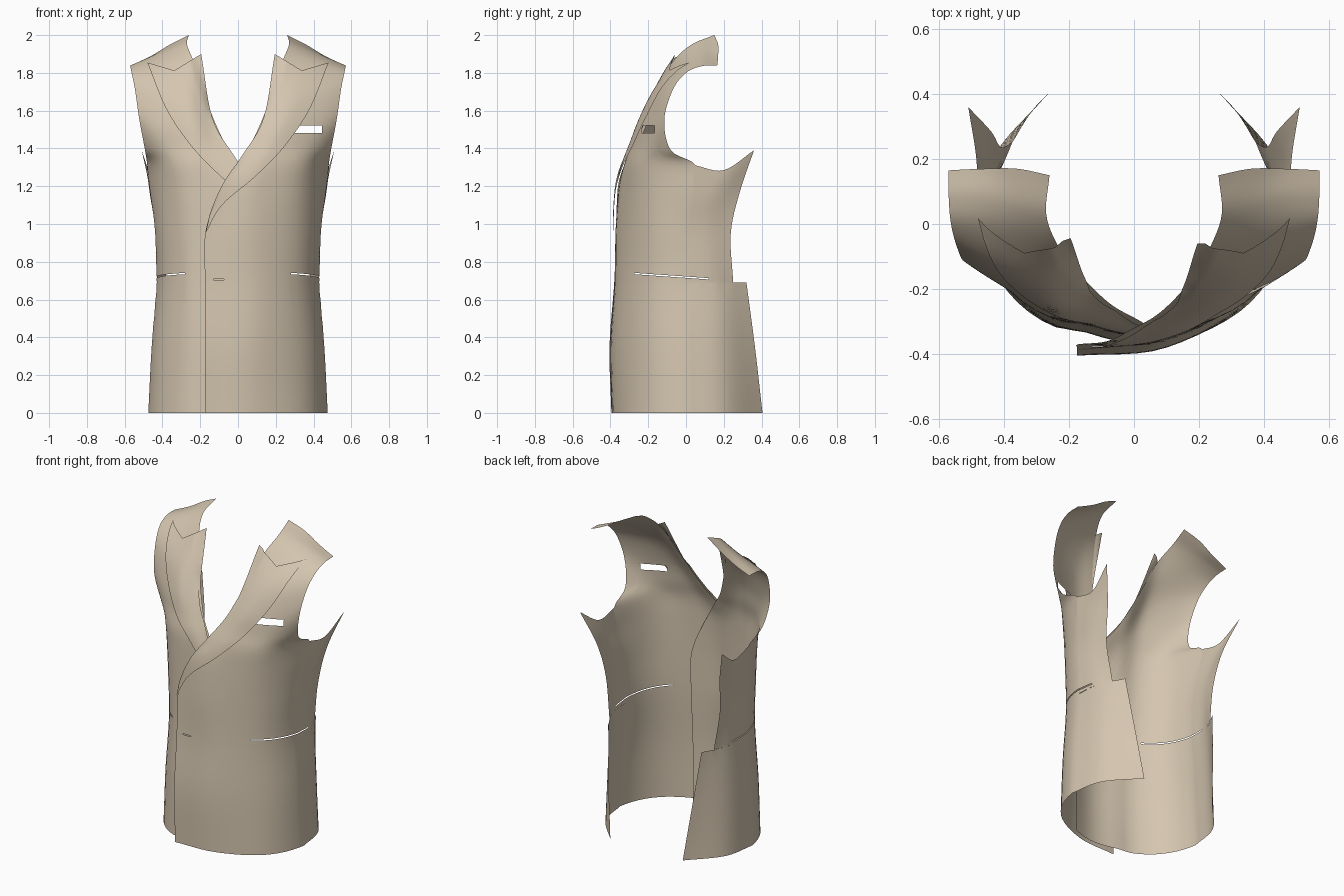
import bpy, bmesh
from mathutils import Vector
from mathutils.bvhtree import BVHTree

if "Cube" in bpy.data.objects:
    bpy.data.objects.remove(bpy.data.objects["Cube"])

cloth = bpy.data.materials.new("tan cloth")
cloth.diffuse_color = (0.66, 0.56, 0.43, 1)
cloth.use_nodes = True
cloth.node_tree.nodes["Principled BSDF"].inputs["Base Color"].default_value = cloth.diffuse_color


def spline(pts, n, bend=False):
    """Smooth curve through pts with n steps per span; bend keeps the end curvature."""
    p = [Vector(q) for q in pts]
    last = 2 * p[-1] - p[-2]
    if bend and len(p) > 2:
        last = 3 * p[-1] - 3 * p[-2] + p[-3]
    p = [2 * p[0] - p[1]] + p + [last]
    out = []
    for i in range(1, len(p) - 2):
        a, b, c, d = p[i - 1:i + 3]
        for k in range(n):
            t = k / n
            out.append(0.5 * (2 * b + (c - a) * t + (2 * a - 5 * b + 4 * c - d) * t * t
                              + (3 * b - a - 3 * c + d) * t ** 3))
    return out + [p[-2]]


def add_grid(bm, rows):
    vs = [[bm.verts.new(p) for p in r] for r in rows]
    for a, b in zip(vs, vs[1:]):
        for i in range(len(a) - 1):
            bm.faces.new((a[i], a[i + 1], b[i + 1], b[i]))


def patch(bm, ctrl, bend=False, n=6):
    """Smooth cloth patch through a control net."""
    cols = [spline(c, n) for c in zip(*ctrl)]
    add_grid(bm, [spline(r, n, bend) for r in zip(*cols)])


def slit(bm, x0, x1, z0, z1, slope=0.0, ymax=1.0):
    """Cut a pocket opening out of the cloth; slope tilts it along y."""
    nz = Vector((0, -slope, 1))
    for co, no in (((x0, 0, 0), (1, 0, 0)), ((x1, 0, 0), (1, 0, 0)), ((0, ymax, 0), (0, 1, 0)),
                   ((0, 0, z0), nz), ((0, 0, z1), nz)):
        near = [f for f in bm.faces if abs(f.calc_center_median().z - (z0 + z1) / 2) < 0.15]
        geom = set(near) | {e for f in near for e in f.edges} | {v for f in near for v in f.verts}
        bmesh.ops.bisect_plane(bm, geom=list(geom), plane_co=co, plane_no=no, dist=1e-5)
    dead = []
    for f in bm.faces:
        c = f.calc_center_median()
        if x0 < c.x < x1 and c.y < ymax and z0 < c.z - slope * c.y < z1:
            dead.append(f)
    bmesh.ops.delete(bm, geom=dead, context='FACES')


def body_y(x, z):
    """Depth of the left front panel at x, z (None outside it)."""
    hit = tree.ray_cast(Vector((x, -2, z)), Vector((0, 1, 0)))[0]
    return hit.y if hit else None


def finish(bm, name, mirrored, gap):
    if mirrored:
        # the mirrored half tucks under the other one at the centre
        for v in bm.verts:
            v.co.x *= -1
            if v.co.y < 0:
                w = min(1, max(0, (v.co.x + 0.27) / 0.15))
                v.co.y += 0.032 * w * w * (3 - 2 * w)
                y = body_y(v.co.x, min(max(v.co.z, 0.001), 1.99))
                if y is not None and v.co.x < 0.25:
                    v.co.y = max(v.co.y, y + gap)
        bmesh.ops.reverse_faces(bm, faces=bm.faces[:])
    me = bpy.data.meshes.new(name)
    bm.to_mesh(me)
    bm.free()
    me.materials.append(cloth)
    ob = bpy.data.objects.new(name, me)
    bpy.context.collection.objects.link(ob)
    me.shade_smooth()
    return ob


# front panel: rows from front edge to side seam / armhole
lower = [
    [(-.175, -.395, 0), (.10, -.375, 0), (.36, -.24, 0), (.475, 0, 0)],
    [(-.175, -.405, .35), (.10, -.38, .35), (.355, -.23, .35), (.457, 0, .35)],
    [(-.175, -.38, .69), (.10, -.362, .69), (.335, -.225, .69), (.43, 0, .69)],
    [(-.17, -.37, .97), (.08, -.36, .97), (.335, -.23, .97), (.44, 0, .97)],
    [(-.08, -.36, 1.2), (.12, -.338, 1.19), (.35, -.225, 1.18), (.464, .03, 1.16)],
    [(0, -.32, 1.33), (.16, -.315, 1.32), (.37, -.215, 1.31), (.48, .05, 1.31)],
]
upper = [
    [(.07, -.28, 1.43), (.20, -.28, 1.42), (.385, -.205, 1.41), (.492, -.08, 1.39)],
    [(.135, -.22, 1.57), (.25, -.235, 1.55), (.41, -.18, 1.54), (.522, -.115, 1.55)],
    [(.19, -.15, 1.72), (.30, -.155, 1.71), (.43, -.12, 1.71), (.545, -.07, 1.71)],
    [(.235, -.07, 1.86), (.34, -.05, 1.84), (.46, -.02, 1.825), (.563, 0, 1.80)],
    [(.27, .03, 1.95), (.35, .05, 1.92), (.46, .075, 1.88), (.57, .08, 1.835)],
    [(.26, .15, 2.0), (.36, .17, 1.95), (.46, .17, 1.89), (.57, .165, 1.84)],
]
# side panel behind the seam: middle and back edge
skirt = [[(.43, .21, 0), (.26, .405, 0)],
         [(.423, .19, .35), (.30, .365, .35)],
         [(.41, .17, .69), (.335, .32, .69)]]
side = [[(.42, .13, .69), (.375, .25, .69)],
        [(.435, .12, .97), (.41, .237, .95)],
        [(.465, .16, 1.16), (.44, .285, 1.17)],
        [(.485, .2, 1.285), (.51, .36, 1.39)]]


def body_mesh():
    bm = bmesh.new()
    patch(bm, lower + upper, bend=True)
    patch(bm, [[a[3]] + b for a, b in zip(lower[:3], skirt)])
    patch(bm, [[a[3]] + b for a, b in zip(lower[2:], side)])
    bmesh.ops.remove_doubles(bm, verts=bm.verts[:], dist=0.006)
    return bm


# lapel: roll line and outer edge (outer depth comes from the body)
roll = [(-.172, -.385, .95), (-.14, -.385, 1.08), (-.07, -.37, 1.23),
        (.02, -.325, 1.36), (.135, -.225, 1.56), (.195, -.06, 1.90)]
edge = [(-.172, 0, .95), (-.085, 0, 1.10), (.09, 0, 1.25),
        (.245, 0, 1.41), (.38, 0, 1.61), (.48, 0, 1.855)]


def lapel_mesh():
    bm = bmesh.new()
    a, b = spline(roll, 6), spline(edge, 6)
    m, rows = 12, []
    for i, (p, q) in enumerate(zip(a, b)):
        t, row = i / (len(a) - 1), []
        for k in range(m + 1):
            s = k / m
            c = p.lerp(q, s)
            c.z -= 0.065 * (1 - abs(2 * s - 1)) * t ** 4      # peak notch
            hit = body_y(c.x, c.z)
            y = hit - 0.015 if hit is not None else p.y
            c.y = min(y, p.y) if k == 0 else y
            row.append(c)
        rows.append(row)
    add_grid(bm, rows)
    bmesh.ops.remove_doubles(bm, verts=bm.verts[:], dist=0.0005)
    return bm


probe = body_mesh()
tree = BVHTree.FromBMesh(probe)
probe.free()

for label, mirrored in (("left", False), ("right", True)):
    body = body_mesh()
    slit(body, .28, .6, .715, .722, slope=-.07, ymax=.12)     # waist pocket
    if not mirrored:
        slit(body, .30, .445, 1.482, 1.522)                   # breast pocket
        slit(body, -.13, -.075, .704, .709)                   # buttonhole
    finish(body, label + "_front_panel", mirrored, 0.03)
    finish(lapel_mesh(), label + "_lapel", mirrored, 0.015)
